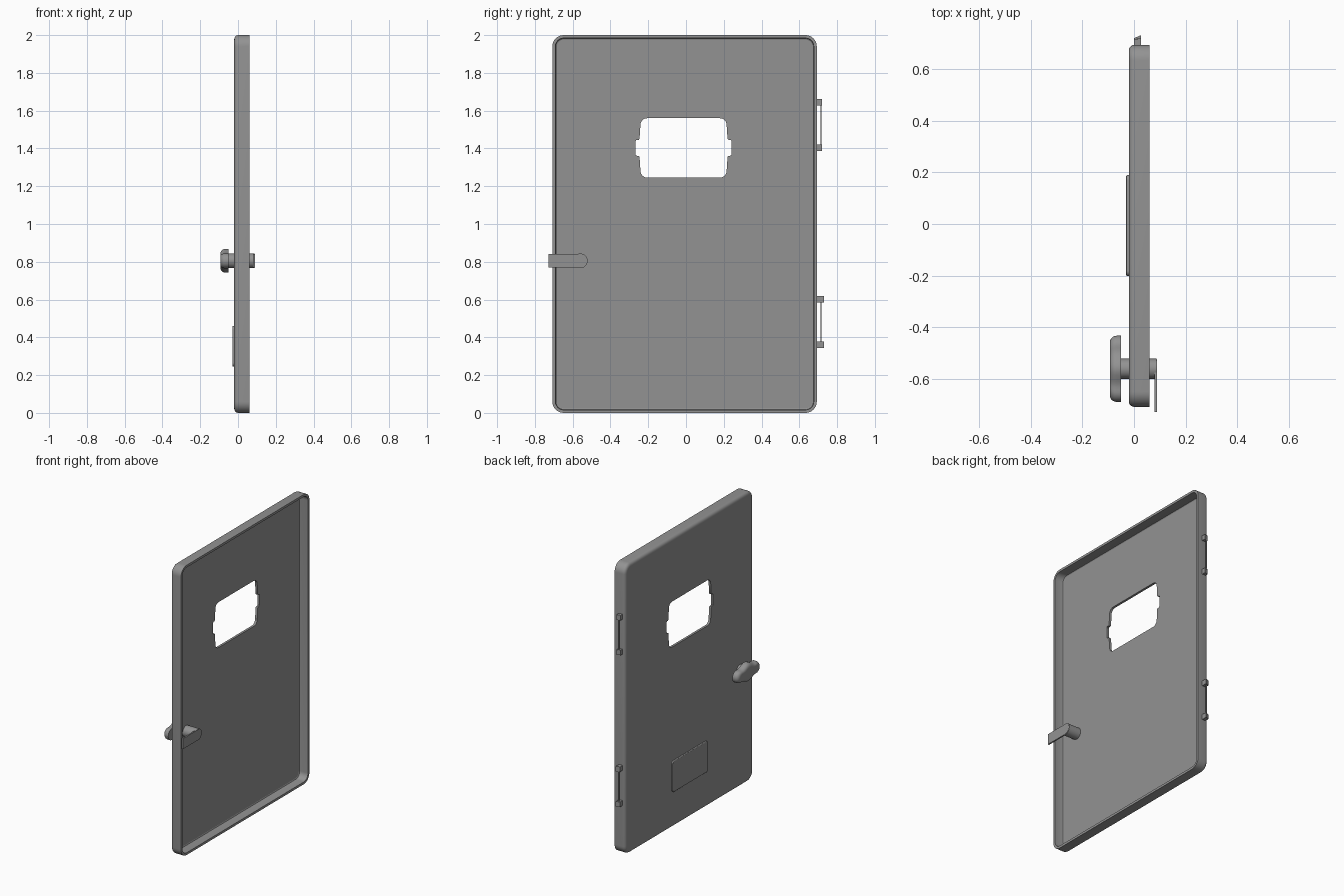
import bpy, bmesh, math

if "Cube" in bpy.data.objects:
    bpy.data.objects.remove(bpy.data.objects["Cube"])

CY = -0.0075            # door centre in y
KY, KZ = -0.56, 0.805   # handle axis

grey = bpy.data.materials.new("dark_grey")
grey.diffuse_color = (0.29, 0.29, 0.29, 1)
grey.use_nodes = True
grey.node_tree.nodes["Principled BSDF"].inputs["Base Color"].default_value = grey.diffuse_color


def shade(ob, angle=35):
    """Smooth curved parts, keep sharp edges and large flat faces flat."""
    bpy.ops.object.select_all(action='DESELECT')
    ob.select_set(True)
    bpy.context.view_layer.objects.active = ob
    bpy.ops.object.shade_smooth_by_angle(angle=math.radians(angle))
    for p in ob.data.polygons:
        if abs(p.normal.x) > 0.999:
            p.use_smooth = False


def loft(name, rings):
    """Closed solid from matching rings of points, capped at both ends."""
    bm = bmesh.new()
    loops = [[bm.verts.new(p) for p in r] for r in rings]
    n = len(loops[0])
    for a, b in zip(loops, loops[1:]):
        for i in range(n):
            j = (i + 1) % n
            bm.faces.new((a[i], a[j], b[j], b[i]))
    bm.faces.new(loops[0][::-1])
    bm.faces.new(loops[-1])
    bmesh.ops.recalc_face_normals(bm, faces=bm.faces)
    me = bpy.data.meshes.new(name)
    bm.to_mesh(me)
    bm.free()
    me.materials.append(grey)
    ob = bpy.data.objects.new(name, me)
    bpy.context.collection.objects.link(ob)
    shade(ob)
    return ob


def rounded(x, cy, cz, hy, hz, r, seg=8):
    """Rounded rectangle ring in the y-z plane."""
    pts = []
    for k, (sy, sz) in enumerate(((1, 1), (-1, 1), (-1, -1), (1, -1))):
        for i in range(seg + 1):
            a = math.pi / 2 * (k + i / seg)
            pts.append((x, cy + sy * (hy - r) + r * math.cos(a),
                        cz + sz * (hz - r) + r * math.sin(a)))
    return pts


def fillet(x_face, r, n=5):
    """(x, inset) steps of a quarter round ending on x_face."""
    return [(x_face + r * (1 - math.sin(t)), r * (1 - math.cos(t)))
            for t in (math.pi / 2 * i / n for i in range(n + 1))]


def extrude(name, pts, x0, x1):
    return loft(name, [[(x, y, z) for y, z in pts] for x in (x0, x1)])


# Door: tray with an open back and rounded front edge
inner = [(-0.004, 0.024), (-0.001, 0.018), (0.006, 0.016), (0.06, 0.016)]
steps = inner + [(0.06, 0)] + fillet(-0.02, 0.022)
door = loft("door_panel", [rounded(x, CY, 1, 0.70 - i, 1 - i, 0.06 - i)
                           for x, i in steps])

# Window opening: rounded rectangle with a small ear on each side
quarter = [(0.254, 0.0), (0.254, 0.036), (0.250, 0.041), (0.237, 0.043),
           (0.233, 0.048), (0.228, 0.122)]
quarter += [(0.193 + 0.035 * math.cos(a), 0.122 + 0.035 * math.sin(a))
            for a in (math.pi / 2 * i / 6 for i in range(1, 7))]
half = quarter + [(-y, z) for y, z in quarter[::-1]]
outline = half + [(y, -z) for y, z in half[::-1] if z > 0]
cutter = extrude("window_cutter", [(-0.013 + y, 1.403 + z) for y, z in outline],
                 -0.1, 0.03)
cutter.hide_render = True
mod = door.modifiers.new("window", 'BOOLEAN')
mod.operation, mod.solver, mod.object = 'DIFFERENCE', 'EXACT', cutter
bpy.context.view_layer.objects.active = door
bpy.ops.object.modifier_apply(modifier="window")
bpy.data.objects.remove(cutter)
shade(door)

# Raised plate low on the front
loft("lower_plate", [rounded(x, -0.006, 0.353, 0.195 - i, 0.107 - i, 0.02 - i)
                     for x, i in [(-0.015, 0)] + fillet(-0.03, 0.004, 3)])

# Handle shaft through the door
ring = [(KY + 0.039 * math.cos(a), KZ + 0.039 * math.sin(a))
        for a in (math.tau * i / 32 for i in range(32))]
extrude("handle_shaft", ring, -0.06, 0.0875)

# Winged knob: round hub flowing into two rounded arms
upper = []
for i in range(33):
    t = math.pi * i / 32
    y = 0.128 * math.cos(t)
    over = max(0, abs(y) - 0.088)
    arm = math.sqrt(max(0, 0.04 ** 2 - over ** 2))
    bump = 0.023 * math.cos(math.pi / 2 * min(1, abs(y) / 0.075)) ** 2
    upper.append((y, arm + bump))
knob = upper + [(y, -z) for y, z in upper[-2:0:-1]]
loft("handle_knob", [[(x, KY + y * (1 - i / 0.128), KZ + z * (1 - i / 0.063))
                      for y, z in knob]
                     for x, i in [(-0.051, 0)] + fillet(-0.0935, 0.026)])

# Latch tongue behind the door
tongue = [(-0.728, KZ + 0.036), (-0.728, KZ - 0.036)]
tongue += [(KY + 0.036 * math.cos(a), KZ + 0.036 * math.sin(a))
           for a in (-math.pi / 2 + math.pi * i / 12 for i in range(13))]
extrude("latch_tongue", tongue, 0.079, 0.089)


# Hinges: two slanted end lugs joined by a thin pin strip
def wedge(name, x0, x1, y0, y1, slant, z0, z1):
    base = [(x0, y0), (x1, y0), (x1, y1 + slant), (x0, y1)]
    return loft(name, [[(x, y, z) for x, y in base] for z in (z0, z1)])


for label, z0, z1, y1, slant in (("upper", 1.387, 1.663, 0.712, 0.008),
                                 ("lower", 0.343, 0.62, 0.719, 0.011)):
    wedge(label + "_hinge_lug_bottom", 0, 0.027, 0.685, y1, slant, z0, z0 + 0.035)
    wedge(label + "_hinge_lug_top", 0, 0.027, 0.685, y1, slant, z1 - 0.035, z1)
    wedge(label + "_hinge_pin", 0.010, 0.018, 0.713, 0.718, 0, z0 + 0.03, z1 - 0.03)
